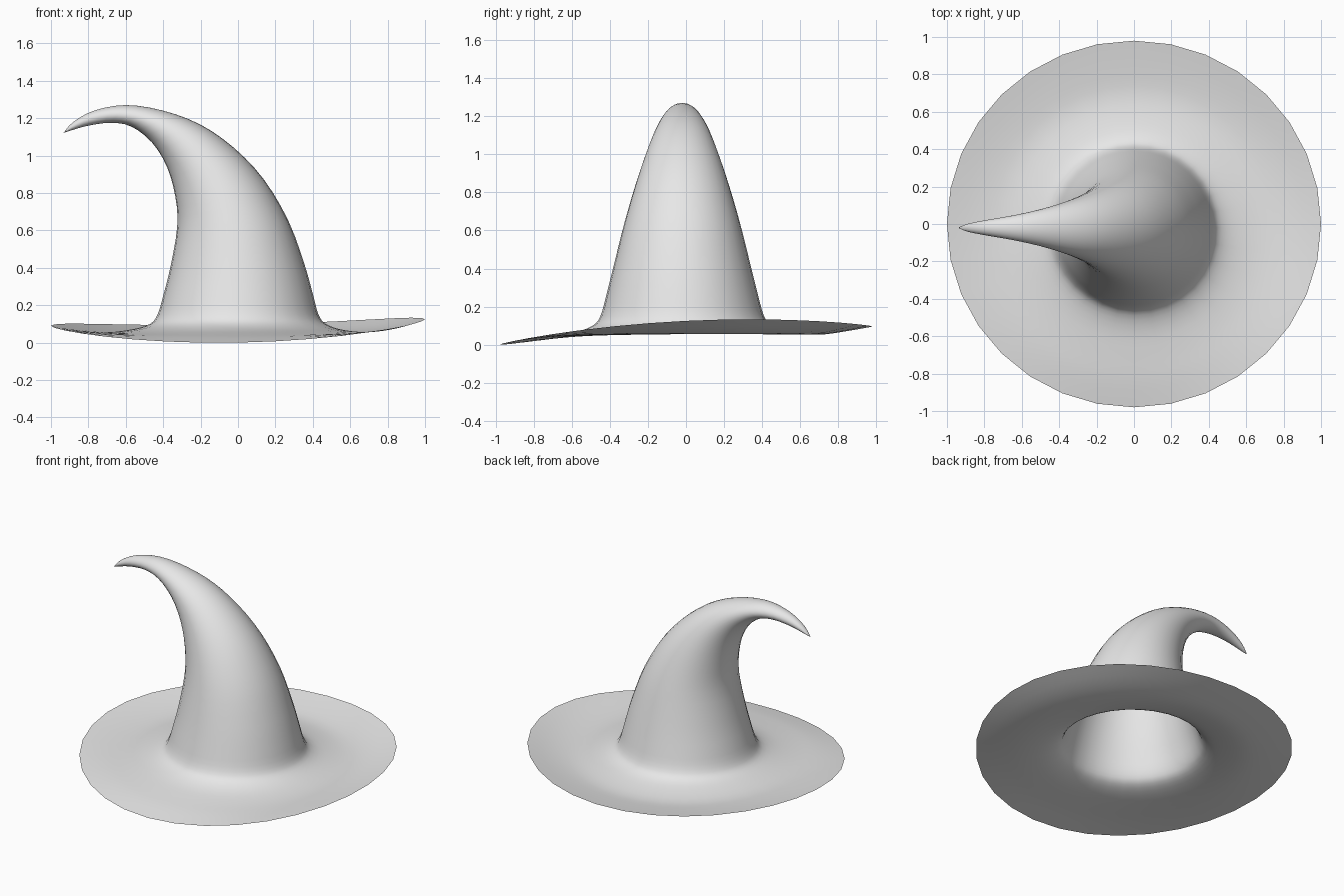
import bpy, bmesh, math

cube = bpy.data.objects.get("Cube")
if cube:
    bpy.data.objects.remove(cube)

SEGMENTS = 32
STEPS = 3

# One flat grey felt
felt = bpy.data.materials.new("grey_felt")
felt.use_nodes = True
felt.diffuse_color = (0.8, 0.8, 0.8, 1)
felt.node_tree.nodes["Principled BSDF"].inputs["Base Color"].default_value = felt.diffuse_color

# Brim rings, rim to crown: radius x, radius y, centre y, heights at left, right, back, front
brim = [
    (1.0, 0.98, 0.0, 0.125, 0.09, 0.095, 0.0),
    (0.85, 0.84, 0.0, 0.078, 0.066, 0.07, 0.028),
    (0.70, 0.70, -0.01, 0.056, 0.055, 0.052, 0.046),
    (0.56, 0.56, -0.02, 0.068, 0.072, 0.07, 0.066),
    (0.47, 0.47, -0.02, 0.1, 0.1, 0.1, 0.1),
]
# Crown rings, base to tip: right edge x, z, left edge x, z, half depth
crown = [
    (-0.43, 0.15, 0.43, 0.15, 0.43),
    (-0.40, 0.25, 0.40, 0.26, 0.40),
    (-0.36, 0.41, 0.355, 0.42, 0.36),
    (-0.325, 0.62, 0.27, 0.65, 0.305),
    (-0.335, 0.78, 0.14, 0.87, 0.25),
    (-0.38, 0.94, -0.02, 1.04, 0.195),
    (-0.46, 1.07, -0.20, 1.165, 0.145),
    (-0.57, 1.155, -0.40, 1.24, 0.10),
    (-0.68, 1.175, -0.60, 1.27, 0.067),
    (-0.80, 1.16, -0.77, 1.24, 0.042),
    (-0.89, 1.135, -0.88, 1.18, 0.022),
    (-0.935, 1.12, -0.93, 1.125, 0.004),
]

# Common form: centre x, centre y, radius x, radius y, four heights
rings = [(0, cy, rx, ry, *heights) for rx, ry, cy, *heights in brim]
for x0, z0, x1, z1, depth in crown:
    mid = (z0 + z1) / 2
    rings.append(((x0 + x1) / 2, -0.02, (x1 - x0) / 2, depth, z1, z0, mid, mid))


def spline(a, b, c, d, t):
    return b + 0.5 * t * (c - a + t * (2 * a - 5 * b + 4 * c - d + t * (3 * (b - c) + d - a)))


def smooth_rings(keys):
    """Pass a smooth curve through the key rings."""
    padded = [keys[0]] + keys + [keys[-1]]
    out = []
    for i in range(len(keys) - 1):
        for s in range(STEPS):
            out.append([spline(*vals, s / STEPS) for vals in zip(*padded[i:i + 4])])
    return out + [keys[-1]]


def add_ring(bm, ring):
    cx, cy, rx, ry, left, right, back, front = ring
    mean = (left + right + back + front) / 4
    saddle = (left + right - back - front) / 4
    verts = []
    for i in range(SEGMENTS):
        a = math.tau * i / SEGMENTS
        z = (mean + (left - right) / 2 * math.cos(a) + (back - front) / 2 * math.sin(a)
             + saddle * math.cos(2 * a))
        verts.append(bm.verts.new((cx + rx * math.cos(a), cy + ry * math.sin(a), z)))
    return verts


# Brim and hollow crown as one open sheet
bm = bmesh.new()
loops = [add_ring(bm, r) for r in smooth_rings(rings)]
for low, high in zip(loops, loops[1:]):
    for i in range(SEGMENTS):
        j = (i + 1) % SEGMENTS
        bm.faces.new((low[i], low[j], high[j], high[i]))
bm.faces.new(loops[-1])
for face in bm.faces:
    face.smooth = True

mesh = bpy.data.meshes.new("pointed_hat")
bm.to_mesh(mesh)
bm.free()
mesh.materials.append(felt)
hat = bpy.data.objects.new("pointed_hat", mesh)
bpy.context.collection.objects.link(hat)
